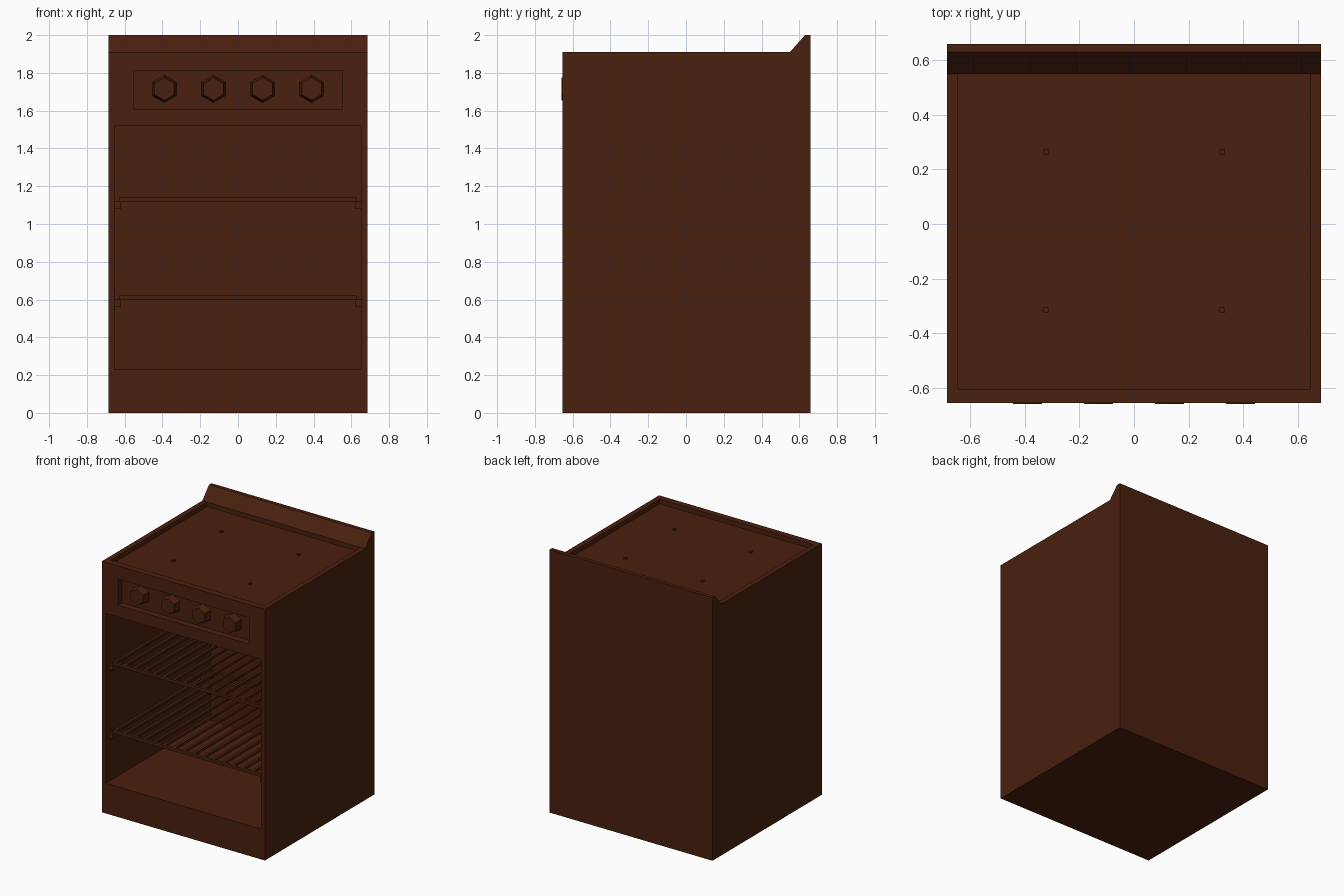
import bpy, bmesh, math
from mathutils import Matrix

if "Cube" in bpy.data.objects:
    bpy.data.objects.remove(bpy.data.objects["Cube"])

brown = bpy.data.materials.new("brown_enamel")
brown.diffuse_color = (0.068, 0.0145, 0.0045, 1)
brown.use_nodes = True
brown.node_tree.nodes["Principled BSDF"].inputs["Base Color"].default_value = brown.diffuse_color


def finish(bm, name):
    bmesh.ops.recalc_face_normals(bm, faces=bm.faces)
    me = bpy.data.meshes.new(name)
    bm.to_mesh(me)
    bm.free()
    me.materials.append(brown)
    ob = bpy.data.objects.new(name, me)
    bpy.context.collection.objects.link(ob)
    return ob


def add_box(bm, x0, x1, y0, y1, z0, z1):
    m = (Matrix.Translation(((x0 + x1) / 2, (y0 + y1) / 2, (z0 + z1) / 2))
         @ Matrix.Diagonal((x1 - x0, y1 - y0, z1 - z0, 1)))
    bmesh.ops.create_cube(bm, size=1, matrix=m)


def boxes(name, *dims):
    bm = bmesh.new()
    for d in dims:
        add_box(bm, *d)
    return finish(bm, name)


def cut(target, cutter):
    mod = target.modifiers.new("cut", 'BOOLEAN')
    mod.operation = 'DIFFERENCE'
    mod.solver = 'EXACT'
    mod.object = cutter
    cutter.hide_render = True
    bpy.context.view_layer.objects.active = target
    bpy.ops.object.modifier_apply(modifier=mod.name)
    bpy.data.objects.remove(cutter, do_unlink=True)


# Body with sloped splashback: side profile extruded across x
W = 0.685
profile = [(-0.655, 0), (0.66, 0), (0.66, 2.0), (0.63, 2.0), (0.55, 1.91), (-0.655, 1.91)]
bm = bmesh.new()
face = bm.faces.new([bm.verts.new((-W, y, z)) for y, z in profile])
ext = bmesh.ops.extrude_face_region(bm, geom=[face])
bmesh.ops.translate(bm, vec=(2 * W, 0, 0),
                    verts=[v for v in ext["geom"] if isinstance(v, bmesh.types.BMVert)])
body = finish(bm, "stove_body")

# Oven cavity, control panel recess and sunken hob
cut(body, boxes("oven_cutter", (-0.653, 0.653, -0.8, 0.60, 0.23, 1.52)))
cut(body, boxes("panel_cutter", (-0.553, 0.553, -0.8, -0.605, 1.61, 1.81)))
cut(body, boxes("hob_cutter", (-0.645, 0.645, -0.605, 0.55, 1.875, 2.2)))

# Tapered six-sided knobs
for i, x in enumerate((-0.39, -0.13, 0.13, 0.39)):
    bm = bmesh.new()
    bmesh.ops.create_cone(
        bm, cap_ends=True, segments=6, radius1=0.073, radius2=0.06, depth=0.055,
        matrix=Matrix.Translation((x, -0.6325, 1.715)) @ Matrix.Rotation(math.pi / 2, 4, 'X'))
    # keep a corner pointing straight up
    if max(v.co.z for v in bm.verts) < 1.715 + 0.072:
        bmesh.ops.rotate(bm, verts=bm.verts, cent=(x, 0, 1.715),
                         matrix=Matrix.Rotation(math.pi / 6, 3, 'Y'))
    finish(bm, f"knob_{i + 1}")

# Small burner studs on the hob
s = 0.01
boxes("burner_studs", *[(x - s, x + s, y - s, y + s, 1.87, 1.885)
                        for x in (-0.323, 0.323) for y in (-0.315, 0.265)])

# Wire racks with side rails
BARS = 16
for name, z in (("lower", 0.6), ("upper", 1.12)):
    parts = [(-0.63, 0.63, y, y + 0.02, z, z + 0.022) for y in (-0.61, 0.575)]
    for i in range(BARS):
        x = -0.62 + 1.24 * i / (BARS - 1)
        parts.append((x - 0.01, x + 0.01, -0.595, 0.58, z + 0.001, z + 0.02))
    boxes(name + "_rack", *parts)
    boxes(name + "_rack_rails",
          (-0.655, -0.62, -0.62, 0.6, z - 0.04, z), (0.62, 0.655, -0.62, 0.6, z - 0.04, z))
